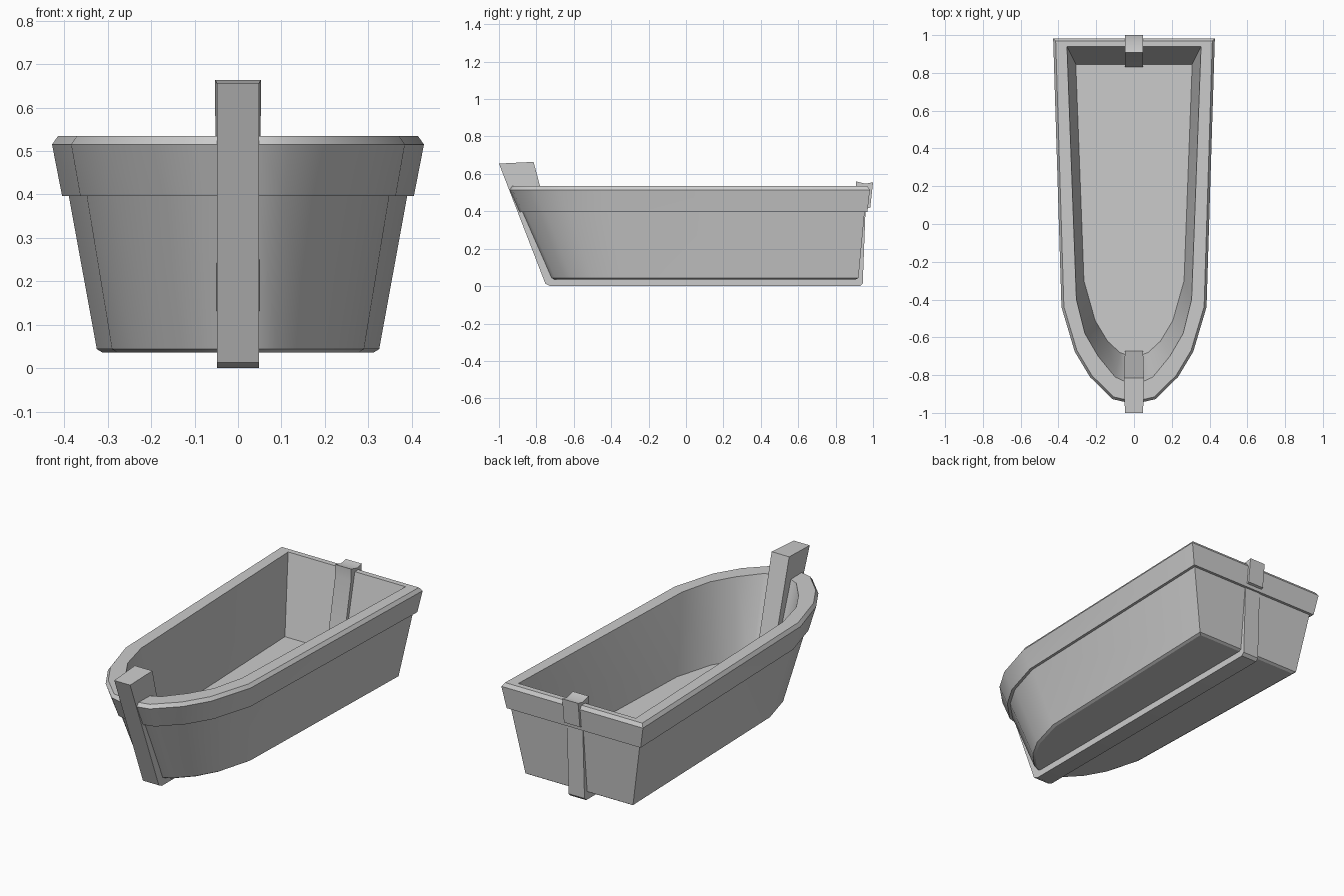
import bpy, bmesh, math
from mathutils import Vector

if "Cube" in bpy.data.objects:
    bpy.data.objects.remove(bpy.data.objects["Cube"])


def full(half):
    """Mirror a right-hand half outline (stern to bow) into a closed loop."""
    pts = [Vector(p) for p in half]
    return pts + [Vector((-p.x, p.y)) for p in reversed(pts)]


def inset(loop, d):
    """Mitred inward offset of a closed outline."""
    out = []
    n = len(loop)
    for i, p in enumerate(loop):
        a = (p - loop[i - 1]).normalized()
        b = (loop[(i + 1) % n] - p).normalized()
        na, nb = Vector((a.y, -a.x)), Vector((b.y, -b.x))
        out.append(p + (na + nb) * (d / (1 + na.dot(nb))))
    return out


def lerp(a, b, t):
    return [p.lerp(q, t) for p, q in zip(a, b)]


def finish(name, bm):
    bmesh.ops.recalc_face_normals(bm, faces=bm.faces)
    me = bpy.data.meshes.new(name)
    bm.to_mesh(me)
    bm.free()
    ob = bpy.data.objects.new(name, me)
    bpy.context.collection.objects.link(ob)
    bpy.ops.object.select_all(action='DESELECT')
    ob.select_set(True)
    bpy.context.view_layer.objects.active = ob
    bpy.ops.object.shade_smooth_by_angle(angle=math.radians(30))
    return ob


# Outlines: hull bottom, widest rim, inner rim, inner floor
bottom = full([(.325, .922), (.29, -.31), (.237, -.50), (.175, -.61), (.09, -.70), (.045, -.72)])
rim = full([(.428, .983), (.384, -.44), (.314, -.675), (.233, -.81), (.115, -.927), (.05, -.942)])
inner = full([(.355, .94), (.305, -.40), (.26, -.58), (.19, -.70), (.10, -.81), (.05, -.833)])
floor = full([(.308, .845), (.265, -.30), (.206, -.51), (.14, -.62), (.075, -.68), (.048, -.69)])

# Hull with thick walls, top strake and bevelled rim
hull_side = lerp(bottom, inset(rim, .017), .755)
sections = [
    (inset(bottom, .013), .036),
    (bottom, .044),
    (hull_side, .397),
    (inset(hull_side, -.015), .397),
    (rim, .515),
    (inset(rim, .013), .534),
    (inner, .534),
    (floor, .12),
]
bm = bmesh.new()
rings = [[bm.verts.new((p.x, p.y, z)) for p in loop] for loop, z in sections]
for r, s in zip(rings, rings[1:]):
    for i in range(len(r)):
        bm.faces.new((r[i - 1], r[i], s[i], s[i - 1]))
bm.faces.new(rings[0])
bm.faces.new(rings[-1])
finish("hull", bm)

# Keel with bow post and stern post, one U-shaped side profile
profile = [
    (-1.0, .655), (-.752, .013), (-.725, 0), (.93, 0), (.945, .015),
    (.96, .412), (.985, .42), (1.0, .555), (.96, .547), (.908, .56),
    (.908, .50), (.832, .127), (-.672, .127), (-.815, .664),
]
bm = bmesh.new()
right, left = ([bm.verts.new((s * (.053 if i == 13 else .048), y, z))
                for i, (y, z) in enumerate(profile)] for s in (1, -1))
for i in range(len(profile)):
    bm.faces.new((right[i - 1], right[i], left[i], left[i - 1]))
bm.faces.new(right)
bm.faces.new(left)
finish("keel_and_posts", bm)
